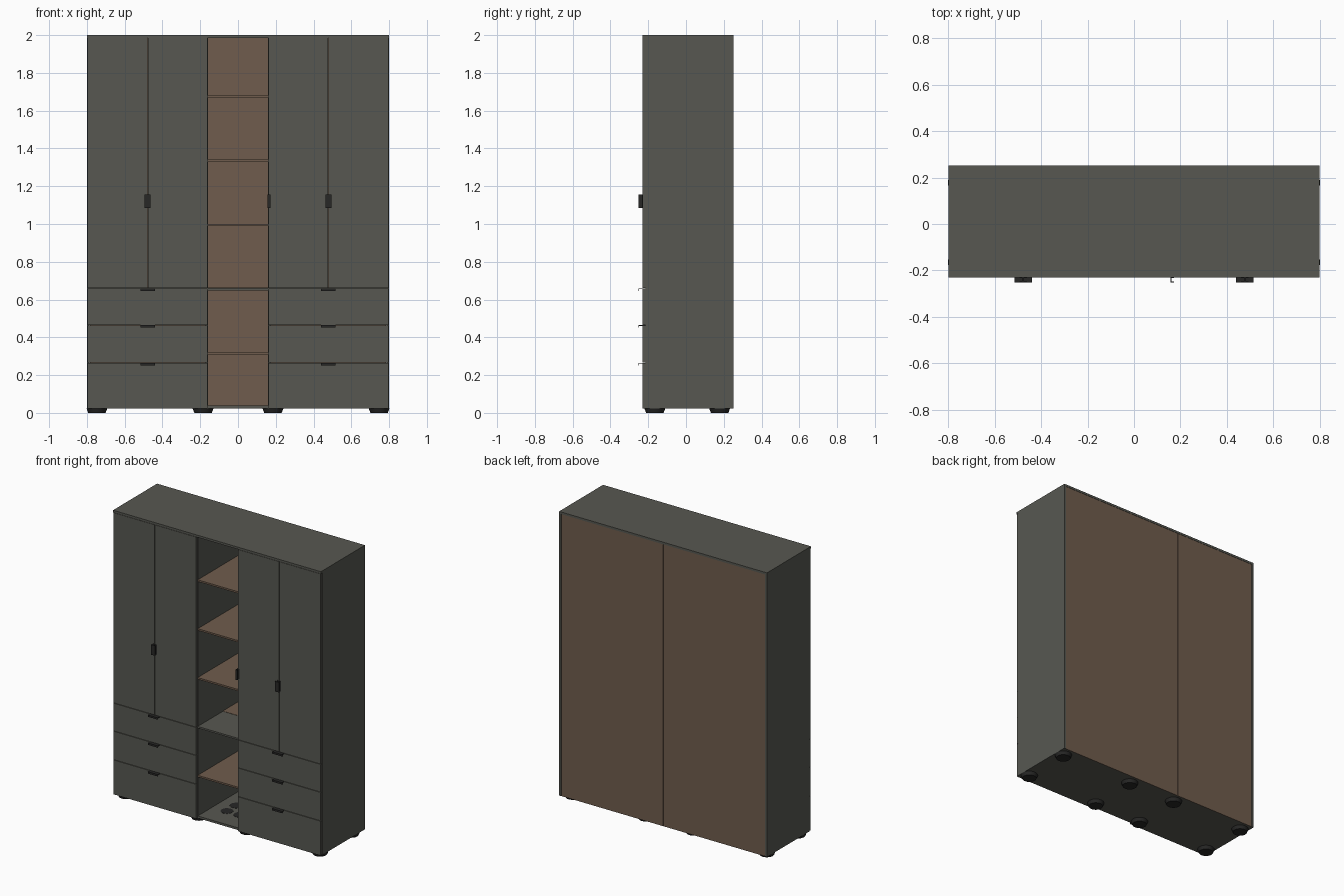
import bpy, bmesh

if "Cube" in bpy.data.objects:
    bpy.data.objects.remove(bpy.data.objects["Cube"])


def material(name, rgb):
    m = bpy.data.materials.new(name)
    m.diffuse_color = (*rgb, 1)
    m.use_nodes = True
    m.node_tree.nodes["Principled BSDF"].inputs["Base Color"].default_value = m.diffuse_color
    return m


GREY = material("graphite grey", (0.095, 0.097, 0.083))
BROWN = material("oak brown", (0.16, 0.108, 0.074))
BLACK = material("matt black", (0.02, 0.02, 0.019))


def finish(name, bm, mat):
    me = bpy.data.meshes.new(name)
    bm.to_mesh(me)
    bm.free()
    me.materials.append(mat)
    ob = bpy.data.objects.new(name, me)
    bpy.context.collection.objects.link(ob)
    return ob


def box(name, x, y, z, mat):
    """Box from (min, max) ranges on each axis."""
    bm = bmesh.new()
    bmesh.ops.create_cube(bm, size=1)
    for v in bm.verts:
        for i, (a, b) in enumerate((sorted(x), y, z)):
            v.co[i] = a if v.co[i] < 0 else b
    return finish(name, bm, mat)


def disc(name, x, y, z, r_low, r_high, mat, sides=32):
    """Upright tapered cylinder spanning the z range."""
    bm = bmesh.new()
    bmesh.ops.create_cone(bm, cap_ends=True, segments=sides, radius1=r_low,
                          radius2=r_high, depth=z[1] - z[0])
    bmesh.ops.translate(bm, verts=bm.verts, vec=(x, y, (z[0] + z[1]) / 2))
    ob = finish(name, bm, mat)
    for p in ob.data.polygons:
        p.use_smooth = abs(p.normal.z) < 0.8
    ob.data.set_sharp_from_angle(angle=0.6)


FRONT, CARCASS, BACK, TIP = -0.231, -0.215, 0.2525, -0.2525
BOTTOM, TOP, T = 0.023, 2.0, 0.015

# Carcass
box("top_panel", (-0.8, 0.8), (FRONT, BACK), (TOP - T, TOP), GREY)
box("bottom_panel", (-0.785, 0.785), (CARCASS, BACK - 0.006), (BOTTOM, BOTTOM + T), GREY)
for s, side in ((-1, "left"), (1, "right")):
    box(f"{side}_side_panel", (s * 0.785, s * 0.8), (CARCASS, BACK),
        (BOTTOM, TOP - T), GREY)
    box(f"{side}_divider", (s * 0.159, s * 0.174), (CARCASS, BACK - 0.006),
        (BOTTOM + T, TOP - T), GREY)
    box(f"{side}_inner_deck", (s * 0.174, s * 0.785), (CARCASS, BACK - 0.006),
        (0.652, 0.664), GREY)

# Back made of four boards with narrow seams
edges = (-0.785, -0.16, 0.0, 0.16, 0.785)
for i in range(4):
    box(f"back_board_{i + 1}", (edges[i] + 0.0008, edges[i + 1] - 0.0008),
        (BACK - 0.006, BACK - 0.002), (BOTTOM, TOP - T), BROWN)

# Open centre shelves; the one level with the drawers is a grey deck
for i, z in enumerate((0.315, 0.655, 0.995, 1.335, 1.675)):
    box(f"shelf_{i + 1}", (-0.159, 0.159), (CARCASS, BACK - 0.006),
        (z - 0.006, z + 0.006), GREY if i == 1 else BROWN)
box("deck_rear_inlay", (-0.159, 0.159), (0.06, BACK - 0.006), (0.661, 0.663), BROWN)

# Dark round plates on the floor of the open column
for x in (-0.05, 0.05):
    for y in (-0.05, 0.05):
        disc("floor_plate", x, y, (BOTTOM + T, BOTTOM + T + 0.002), 0.04, 0.04, BLACK)


def door_handle(x, s):
    """Vertical lip on a door edge with a flange turned towards s."""
    z = (1.085, 1.155)
    box("door_handle_lip", (x, x + s * 0.004), (TIP, CARCASS), z, BLACK)
    box("door_handle_flange", (x, x + s * 0.016), (TIP, TIP + 0.004), z, BLACK)
    box("door_handle_plate", (x, x + s * 0.016), (FRONT - 0.002, FRONT), z, BLACK)


# Doors, drawers and their handles
GAP = 0.0015
rows = (BOTTOM, 0.265, 0.465, 0.66)
for s, side in ((-1, "left"), (1, "right")):
    for a, b, pos in ((0.159, 0.478, "inner"), (0.478, 0.799, "outer")):
        box(f"{side}_{pos}_door", (s * (a + GAP), s * (b - GAP)), (FRONT, CARCASS),
            (0.66 + GAP, TOP - T - GAP), GREY)
    for i in range(3):
        top = rows[i + 1] - GAP
        box(f"{side}_drawer_{i + 1}", (s * 0.1605, s * 0.7975), (FRONT, CARCASS),
            (rows[i] + GAP, top), GREY)
        xs = (s * 0.478 - 0.038, s * 0.478 + 0.038)
        box("drawer_handle_lip", xs, (TIP, CARCASS), (top - 0.003, top + 0.001), BLACK)
        box("drawer_handle_flange", xs, (TIP, TIP + 0.003), (top - 0.012, top), BLACK)
    door_handle(s * 0.478, 1)
    door_handle(s * 0.478, -1)
door_handle(0.157, 1)

# Feet
for x in (-0.747, -0.185, 0.185, 0.747):
    for y in (-0.165, 0.178):
        disc("foot", x, y, (0, BOTTOM), 0.046, 0.055, BLACK)
